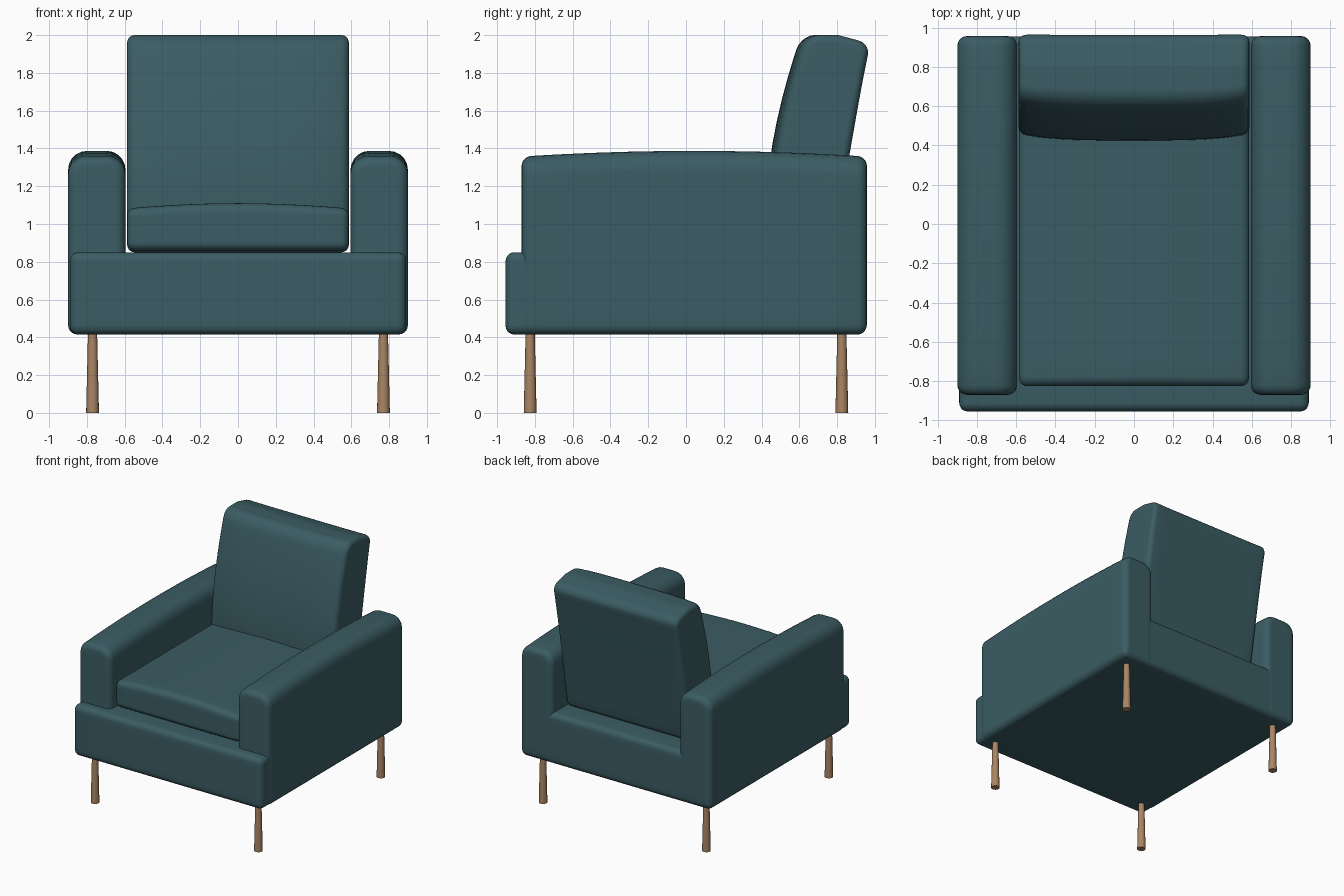
import bpy, bmesh
from mathutils import Vector

if "Cube" in bpy.data.objects:
    bpy.data.objects.remove(bpy.data.objects["Cube"])


def material(name, rgb):
    m = bpy.data.materials.new(name)
    m.diffuse_color = (*rgb, 1)
    m.use_nodes = True
    m.node_tree.nodes["Principled BSDF"].inputs["Base Color"].default_value = m.diffuse_color
    return m


TEAL = material("teal fabric", (0.043, 0.108, 0.126))
WOOD = material("light wood", (0.40, 0.235, 0.125))


def finish(bm, name, mat):
    bmesh.ops.recalc_face_normals(bm, faces=bm.faces)
    me = bpy.data.meshes.new(name)
    bm.to_mesh(me)
    bm.free()
    me.materials.append(mat)
    ob = bpy.data.objects.new(name, me)
    bpy.context.collection.objects.link(ob)
    bpy.ops.object.select_all(action='DESELECT')
    ob.select_set(True)
    bpy.context.view_layer.objects.active = ob
    bpy.ops.object.shade_smooth_by_angle(angle=0.7)
    return ob


def bevel(bm, test, radius):
    edges = [e for e in bm.edges if test(e.verts[0].co, e.verts[1].co)]
    bmesh.ops.bevel(bm, geom=edges, offset=radius, segments=5, profile=0.5,
                    affect='EDGES', clamp_overlap=True)


def cushion(name, lo, hi, axis, r_top, r_low, r_end, shape=None):
    """Padded box: round the edges along one axis, round both end caps, then bulge."""
    lo, hi = Vector(lo), Vector(hi)
    mid, size = (lo + hi) / 2, hi - lo
    bm = bmesh.new()
    bmesh.ops.create_cube(bm, size=1)
    for v in bm.verts:
        v.co = Vector([v.co[i] * size[i] + mid[i] for i in range(3)])
    across = lambda a, b: abs(a[axis] - b[axis]) > 0.5 * size[axis]
    bevel(bm, lambda a, b: across(a, b) and a.z > mid.z, r_top)
    bevel(bm, lambda a, b: across(a, b) and a.z < mid.z and b.z < mid.z, r_low)
    at_end = lambda a, k: abs(a[axis] - k) < 1e-5
    bevel(bm, lambda a, b: any(at_end(a, k) and at_end(b, k)
                               for k in (lo[axis], hi[axis])), r_end)
    # extra loops so that the padding can curve
    for i in range(3):
        for k in range(1, 10):
            co = Vector(mid)
            co[i] = lo[i] + size[i] * k / 10
            no = Vector((0, 0, 0))
            no[i] = 1
            bmesh.ops.bisect_plane(bm, geom=bm.verts[:] + bm.edges[:] + bm.faces[:],
                                   plane_co=co, plane_no=no, dist=1e-4)
    if shape:
        for v in bm.verts:
            u = Vector([2 * (v.co[i] - mid[i]) / size[i] for i in range(3)])
            v.co = shape(v.co.copy(), u)
    return finish(bm, name, TEAL)


def crown_arm(p, u):
    p.z -= 0.03 * u.y ** 2 * max(u.z, 0)
    return p


def crown_seat(p, u):
    p.z -= 0.028 * u.x ** 2 * max(u.z, 0)
    return p


def lean_back(p, u):
    # rear plane leans back; front bows and thins towards the top
    z, t = p.z, (1 - u.y) / 2
    rear = 0.775 + 0.175 * (z - 0.85)
    front = 0.425 + 0.185 * max(0, (z - 1.1) / 0.9) ** 1.7 + 0.035 * u.x ** 4
    p.y = rear * (1 - t) + front * t
    p.z -= 0.045 * max(0, u.y) * max(0, u.z) ** 3
    return p


# upholstered parts
cushion("base", (-0.89, -0.955, 0.415), (0.89, 0.955, 0.85), 0, 0.045, 0.045, 0.05)
for side, x in (("left", -0.7475), ("right", 0.7475)):
    cushion(side + "_arm", (x - 0.152, -0.87, 0.415), (x + 0.152, 0.957, 1.387),
            1, 0.1, 0.05, 0.05, crown_arm)
cushion("seat_cushion", (-0.585, -0.825, 0.86), (0.585, 0.6, 1.11),
        0, 0.05, 0.04, 0.04, crown_seat)
cushion("backrest", (-0.587, 0.42, 0.85), (0.587, 0.82, 2.0),
        0, 0.075, 0.04, 0.06, lean_back)

# tapered legs
for row, y in (("front", -0.825), ("rear", 0.825)):
    for side, x in (("left", -0.77), ("right", 0.77)):
        bm = bmesh.new()
        bmesh.ops.create_cone(bm, cap_ends=True, segments=16, radius1=0.034,
                              radius2=0.024, depth=0.43)
        bmesh.ops.translate(bm, verts=bm.verts, vec=(x, y, 0.215))
        finish(bm, f"{row}_{side}_leg", WOOD)
